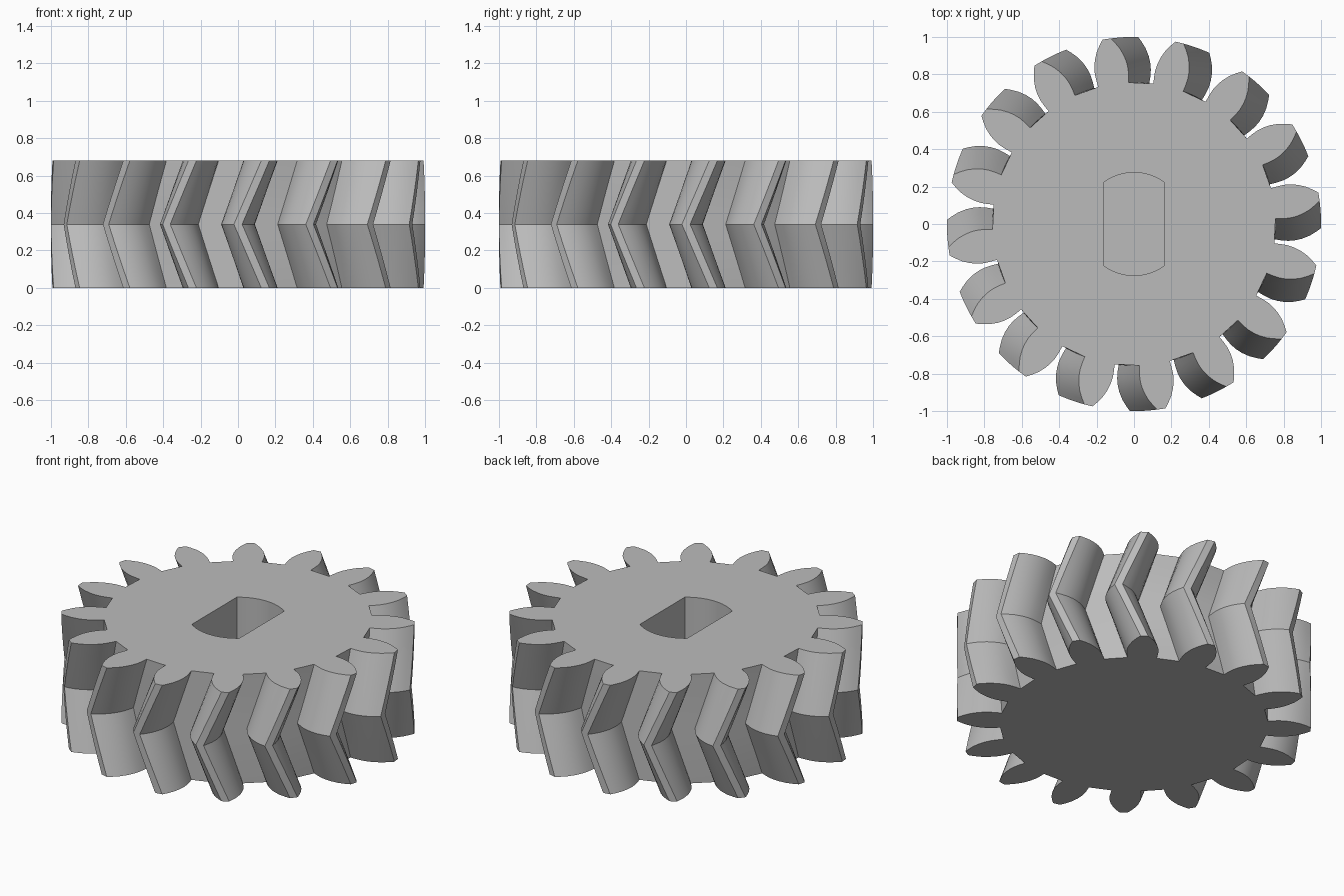
import bpy
import bmesh
from math import sin, cos, pi, radians, asin

cube = bpy.data.objects.get("Cube")
if cube:
    bpy.data.objects.remove(cube, do_unlink=True)

TEETH = 16
HEIGHT = 0.68
TWIST = radians(8.4)      # turn of the end faces against the middle
STEPS = 4                 # slices in each half
BORE_RADIUS, BORE_FLAT, BORE_DEPTH = 0.275, 0.163, 0.55

grey = bpy.data.materials.new("grey")
grey.use_nodes = True
colour = (0.5, 0.5, 0.5, 1)
grey.diffuse_color = colour
grey.node_tree.nodes["Principled BSDF"].inputs["Base Color"].default_value = colour


def loft(name, rings):
    """Join equal closed rings of points with quads and cap both ends."""
    bm = bmesh.new()
    loops = [[bm.verts.new(p) for p in ring] for ring in rings]
    count = len(loops[0])
    for low, high in zip(loops, loops[1:]):
        for i in range(count):
            j = (i + 1) % count
            bm.faces.new((low[i], low[j], high[j], high[i]))
    bm.faces.new(loops[0][::-1])
    bm.faces.new(loops[-1])
    mesh = bpy.data.meshes.new(name)
    bm.to_mesh(mesh)
    bm.free()
    mesh.materials.append(grey)
    obj = bpy.data.objects.new(name, mesh)
    bpy.context.collection.objects.link(obj)
    return obj


# Tooth flank from root to tip: (radius, half width)
flank = [(0.757, 0.082), (0.79, 0.087), (0.83, 0.09), (0.865, 0.087),
         (0.9, 0.079), (0.94, 0.063), (0.975, 0.041), (1.0, 0.022)]
tooth = [(r, -asin(w / r)) for r, w in flank]
tooth += [(r, -a) for r, a in reversed(tooth)]
outline = [(r, a + 2 * pi * k / TEETH) for k in range(TEETH) for r, a in tooth]

# Herringbone body: twist goes to zero at mid height and back
rings = []
for s in range(-STEPS, STEPS + 1):
    turn = TWIST * abs(s) / STEPS
    z = HEIGHT / 2 * (1 + s / STEPS)
    rings.append([(r * cos(a + turn), r * sin(a + turn), z) for r, a in outline])
gear = loft("herringbone_gear", rings)

# Blind shaft hole with two flat sides
half = asin(BORE_FLAT / BORE_RADIUS)
arc = [pi / 2 - half + 2 * half * i / 16 for i in range(17)]
bore = [(BORE_RADIUS * cos(a), BORE_RADIUS * sin(a)) for a in arc]
bore += [(-x, -y) for x, y in bore]
cutter = loft("shaft_hole_cutter", [[(x, y, z) for x, y in bore]
                                    for z in (HEIGHT - BORE_DEPTH, HEIGHT + 0.1)])
cutter.hide_render = True

cut = gear.modifiers.new("shaft_hole", 'BOOLEAN')
cut.operation = 'DIFFERENCE'
cut.solver = 'EXACT'
cut.object = cutter
bpy.ops.object.select_all(action='DESELECT')
gear.select_set(True)
bpy.context.view_layer.objects.active = gear
bpy.ops.object.modifier_apply(modifier=cut.name)
bpy.data.objects.remove(cutter, do_unlink=True)
bpy.ops.object.shade_smooth_by_angle(angle=radians(30))
